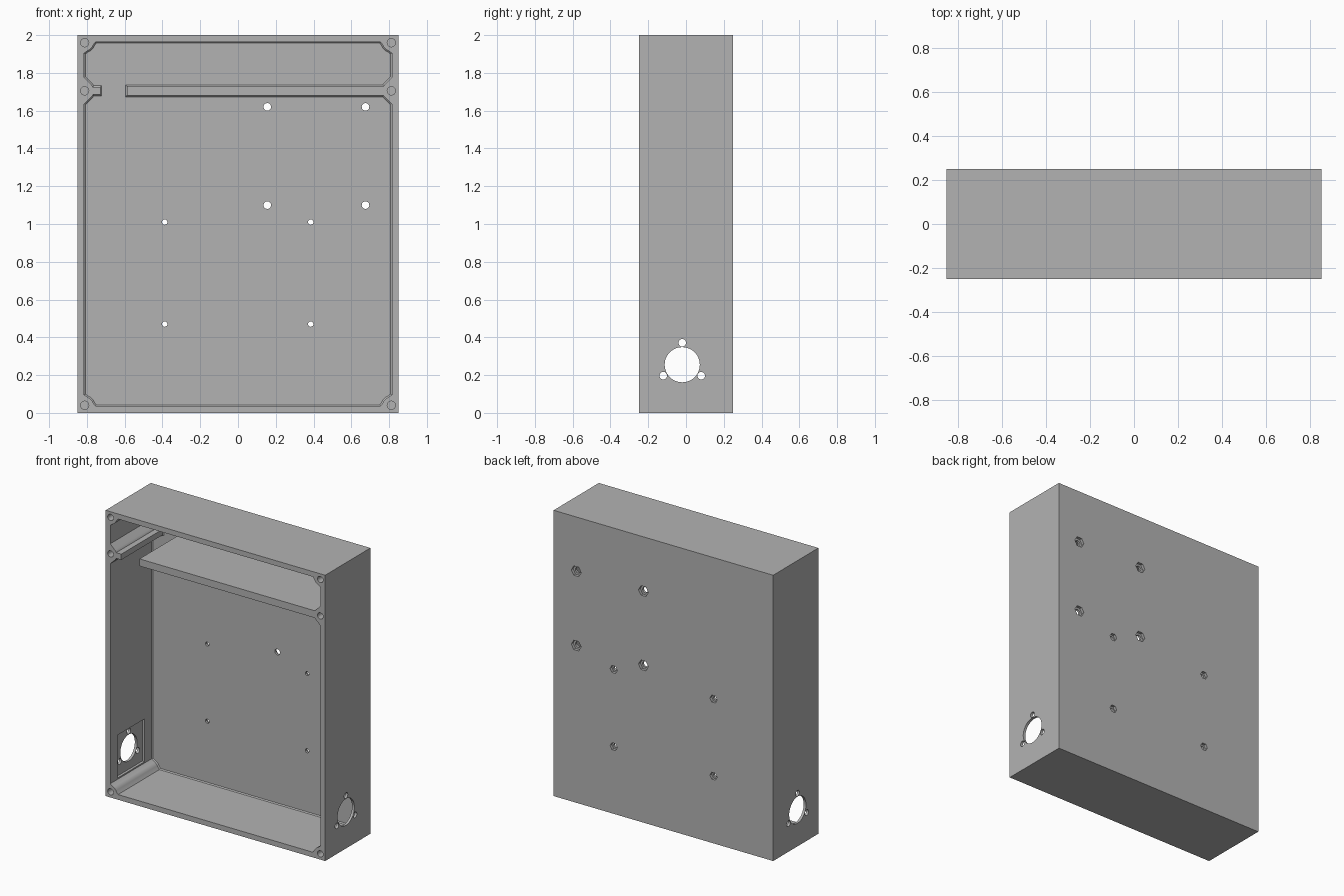
import bpy, bmesh
from math import sin, cos, radians, degrees, asin, pi

if "Cube" in bpy.data.objects:
    bpy.data.objects.remove(bpy.data.objects["Cube"], do_unlink=True)

grey = bpy.data.materials.new("plain grey")
grey.use_nodes = True
grey.diffuse_color = (0.45, 0.45, 0.45, 1)
grey.node_tree.nodes["Principled BSDF"].inputs["Base Color"].default_value = (0.45, 0.45, 0.45, 1)

HALF_W, HALF_D, HEIGHT, WALL = 0.85, 0.25, 2.0, 0.036
IN_X, BACK_Y = HALF_W - WALL, HALF_D - WALL
POST_R, POST_Z = 0.05, 1.705
cutters = []


def prism(name, outline, axis, start, end, chamfer=0):
    """Extrude a 2D outline along x (points are y, z) or y (points are x, z)."""
    def place(p, d):
        return (d, p[0], p[1]) if axis == "x" else (p[0], d, p[1])
    bm = bmesh.new()
    near = [bm.verts.new(place(p, start)) for p in outline]
    far = [bm.verts.new(place(p, end)) for p in outline]
    bm.faces.new(near)
    cap = bm.faces.new(far)
    for i in range(len(outline)):
        j = (i + 1) % len(outline)
        bm.faces.new((near[i], near[j], far[j], far[i]))
    bmesh.ops.recalc_face_normals(bm, faces=bm.faces[:])
    if chamfer:
        bmesh.ops.bevel(bm, geom=list(cap.edges), offset=chamfer, segments=1, affect="EDGES")
    mesh = bpy.data.meshes.new(name)
    bm.to_mesh(mesh)
    bm.free()
    mesh.materials.append(grey)
    obj = bpy.data.objects.new(name, mesh)
    bpy.context.scene.collection.objects.link(obj)
    return obj


def cut(*args, **kw):
    obj = prism(*args, **kw)
    obj.hide_render = True
    cutters.append(obj)


def circle(a, b, r, sides=32):
    return [(a + r * cos(2 * pi * i / sides), b + r * sin(2 * pi * i / sides)) for i in range(sides)]


def rect(a0, a1, b0, b1):
    return [(a0, b0), (a1, b0), (a1, b1), (a0, b1)]


def arc(a0, a1, steps=4):
    angles = [radians(a0 + (a1 - a0) * i / steps) for i in range(steps + 1)]
    return [(POST_R * cos(a), POST_R * sin(a)) for a in angles]


def corner_post(sx, z, sz):
    """Corner screw post, from the horizontal wall to the vertical one."""
    pts = [(0.06, 0)] + arc(20, 70, 6) + [(0, 0.06)]
    return [(sx * (IN_X - u), z + sz * v) for u, v in pts]


def side_post(sx, half, reach):
    """Side screw post carrying a rib, from bottom to top."""
    a = degrees(asin(half / POST_R))
    pts = [(0, -0.07)] + arc(-45, -a) + [(reach, -half), (reach, half)] + arc(a, 45) + [(0, 0.07)]
    return [(sx * (IN_X - u), POST_Z + v) for u, v in pts]


# Outer block
case = prism("enclosure_case", rect(-HALF_W, HALF_W, 0, HEIGHT), "y", -HALF_D, HALF_D)

# Cavity, leaving posts, the dividing shelf and the short rib
low, high = WALL, HEIGHT - WALL
outline = (corner_post(1, low, 1) + side_post(1, 0.025, IN_X + 0.588)
           + corner_post(1, high, -1)[::-1] + corner_post(-1, high, -1)
           + side_post(-1, 0.02, 0.085)[::-1] + corner_post(-1, low, 1)[::-1])
cut("cavity_cutter", outline, "y", -0.3, BACK_Y, chamfer=0.007)

for s in (-1, 1):
    # Blind screw holes in the posts
    for z in (0.04, POST_Z, 1.96):
        cut("post_hole_cutter", circle(s * 0.812, z, 0.022), "y", -0.3, 0.0)
    # Connector pocket, opening and three screw holes in each side wall
    cut("pocket_cutter", rect(-0.17, 0.13, 0.105, 0.405), "x", s * 0.79, s * 0.832)
    cut("connector_cutter", circle(-0.02, 0.255, 0.093, 48), "x", s * 0.78, s * 0.9)
    for a in (90, 210, 330):
        y, z = -0.02 + 0.116 * cos(radians(a)), 0.255 + 0.116 * sin(radians(a))
        cut("connector_screw_cutter", circle(y, z, 0.02, 24), "x", s * 0.78, s * 0.9)

# Mounting holes in the back wall with hexagonal nut pockets behind
mounts = [(x, z, 0.02, 0.038) for x in (0.155, 0.675) for z in (1.10, 1.62)]
mounts += [(x, z, 0.014, 0.028) for x in (-0.388, 0.385) for z in (0.47, 1.01)]
for x, z, r, nut in mounts:
    cut("mount_hole_cutter", circle(x, z, r, 24), "y", 0.15, 0.3)
    cut("nut_pocket_cutter", circle(x, z, nut, 6), "y", HALF_D - 0.02, 0.3)

# Apply all cuts, then drop the cutters
for c in cutters:
    mod = case.modifiers.new(c.name, "BOOLEAN")
    mod.operation, mod.solver, mod.object = "DIFFERENCE", "EXACT", c
bpy.context.view_layer.update()
result = bpy.data.meshes.new_from_object(case.evaluated_get(bpy.context.evaluated_depsgraph_get()))
case.modifiers.clear()
case.data = result
for c in cutters:
    bpy.data.objects.remove(c, do_unlink=True)

bpy.ops.object.select_all(action="DESELECT")
case.select_set(True)
bpy.context.view_layer.objects.active = case
bpy.ops.object.shade_smooth_by_angle(angle=radians(25))
